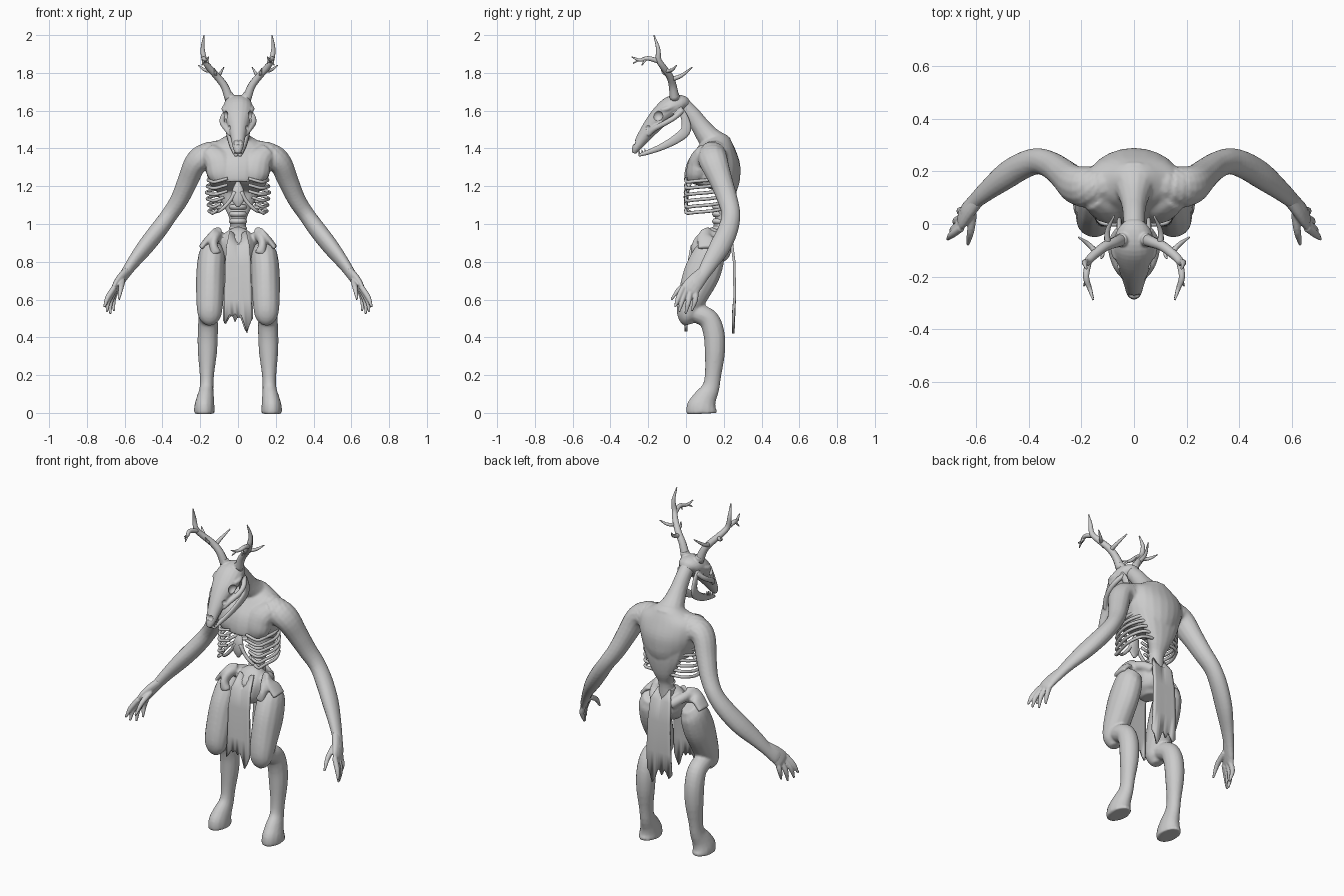
import bpy, bmesh, math
from mathutils import Vector

X, Z = Vector((1, 0, 0)), Vector((0, 0, 1))


def spline(pts, steps):
    """Catmull-Rom through points that carry position and two radii."""
    p = [Vector(q if len(q) == 5 else (*q, q[3])) for q in pts]
    p = [p[0] * 2 - p[1]] + p + [p[-1] * 2 - p[-2]]
    out = []
    for i in range(1, len(p) - 2):
        a, b, c, d = p[i - 1:i + 3]
        for k in range(steps):
            t = k / steps
            out.append(0.5 * (2 * b + (c - a) * t + (2 * a - 5 * b + 4 * c - d) * t * t
                              + (3 * b - a - 3 * c + d) * t ** 3))
    return out + [p[-2]]


def tube(bm, pts, mirror=True, ref=X, sides=14, steps=4):
    """Loft of ellipses along a path; first radius lies along ref."""
    path = spline(pts, steps)
    pos = [Vector(q[:3]) for q in path]
    for s in ((1, -1) if mirror else (1,)):
        rings = []
        for i, q in enumerate(path):
            t = (pos[min(i + 1, len(pos) - 1)] - pos[max(i - 1, 0)]).normalized()
            u = (ref - t * t.dot(ref)).normalized()
            v = t.cross(u)
            ra, rb = max(q[3], 0.002), max(q[4], 0.002)
            ring = []
            for k in range(sides):
                a = math.tau * k / sides
                c = pos[i] + u * ra * math.cos(a) + v * rb * math.sin(a)
                ring.append(bm.verts.new((c.x * s, c.y, c.z)))
            rings.append(ring)
        for r0, r1 in zip(rings, rings[1:]):
            for k in range(sides):
                j = (k + 1) % sides
                bm.faces.new((r0[k], r0[j], r1[j], r1[k]))
        bm.faces.new(rings[0])
        bm.faces.new(rings[-1])


def finish(name, bm, voxel=0, smooth=3):
    bmesh.ops.recalc_face_normals(bm, faces=bm.faces)
    me = bpy.data.meshes.new(name)
    bm.to_mesh(me)
    bm.free()
    for f in me.polygons:
        f.use_smooth = True
    ob = bpy.data.objects.new(name, me)
    bpy.context.collection.objects.link(ob)
    if voxel:  # fuse overlapping lofts into one skin
        m = ob.modifiers.new("fuse", 'REMESH')
        m.mode, m.voxel_size, m.use_smooth_shade = 'VOXEL', voxel, True
        m = ob.modifiers.new("soften", 'SMOOTH')
        m.factor, m.iterations = 0.5, smooth
    return ob


# upper body: chest, back, neck and arms
bm = bmesh.new()
tube(bm, [(0, .13, 1.185, .12, .11), (0, .135, 1.205, .145, .14), (0, .14, 1.26, .165, .148),
          (0, .155, 1.33, .18, .135), (0, .165, 1.40, .17, .10), (0, .17, 1.445, .10, .07),
          (0, .17, 1.475, .05, .04)], False, sides=24)
tube(bm, [(0, .20, 1.26, .15, .08), (0, .215, 1.17, .115, .055), (0, .21, 1.09, .075, .045),
          (0, .19, 1.02, .045, .04), (0, .18, .92, .05, .045)], False)
tube(bm, [(0, .18, 1.40, .10, .08), (0, .12, 1.46, .065, .062), (0, .075, 1.52, .048, .05),
          (0, .03, 1.58, .042, .045), (0, -.02, 1.635, .04, .04)], False)
tube(bm, [(.08, .06, 1.225, .06, .05), (.085, .06, 1.27, .08, .06), (.10, .075, 1.33, .08, .06),
          (.15, .11, 1.37, .06, .06)])
tube(bm, [(.08, .155, 1.36, .08, .085), (.17, .14, 1.355, .075, .08), (.225, .15, 1.32, .062, .075),
          (.265, .185, 1.23, .055, .062), (.31, .22, 1.13, .048, .054), (.362, .238, 1.05, .044, .05),
          (.42, .222, .97, .046, .054), (.49, .18, .88, .043, .056), (.56, .125, .79, .032, .044),
          (.605, .085, .725, .025, .036), (.635, .05, .685, .023, .044), (.647, .03, .66, .016, .04)])
finish("upper_body", bm, .007)

# hands with long separate fingers
bm = bmesh.new()
tube(bm, [(.59, .095, .745, .024, .034), (.625, .055, .70, .024, .044), (.65, .025, .66, .019, .05),
          (.658, .015, .642, .012, .04)])
for base, mid, tip in [((.655, -.015, .665), (.69, -.04, .61), (.708, -.058, .56)),
                       ((.655, .0, .65), (.685, -.02, .595), (.695, -.037, .535)),
                       ((.65, .025, .65), (.675, .012, .585), (.676, -.003, .523)),
                       ((.64, .05, .66), (.66, .05, .60), (.656, .03, .54)),
                       ((.61, .04, .70), (.62, -.03, .66), (.63, -.078, .60))]:
    tube(bm, [(*base, .015), (*mid, .014), (*tip, .006)], sides=10)
finish("hands", bm, .0045, 2)

# ribs
bm = bmesh.new()
for i in range(6):
    z, w = 1.235 - i * .033, .165 - .004 * abs(i - 2)
    f = .035 + max(0, i - 2) * .018
    tube(bm, [(.05, .23, z + .02, .009), (.12, .215, z + .015, .009), (w, .14, z, .009),
              (w - .012, .05, z - .008, .009), (.115 + f * .2, .005, z - .012, .009),
              (f + .02, -.002, z + .006, .008)], ref=Z, sides=8)
tube(bm, [(.015, 0, 1.17, .012), (.045, 0, 1.12, .01), (.09, .005, 1.075, .009), (.13, .03, 1.06, .007)], sides=8)
finish("ribs", bm)

# breastbone
bm = bmesh.new()
tube(bm, [(0, .02, 1.22, .012, .012), (0, .005, 1.18, .03, .014), (0, 0, 1.13, .034, .012),
          (0, .003, 1.09, .008, .006)], False)
finish("breastbone", bm)

# vertebrae at the waist
bm = bmesh.new()
for i in range(4):
    z = 1.09 - i * .038
    tube(bm, [(0, .18, z + .014, .04, .035), (0, .18, z, .048, .043), (0, .18, z - .014, .04, .035)], False)
finish("waist_spine", bm)

# pelvis with flared hip bones
bm = bmesh.new()
tube(bm, [(0, .13, .78, .04, .05), (0, .13, .82, .08, .085), (0, .145, .88, .095, .10),
          (0, .16, .93, .085, .075), (0, .18, .965, .04, .04)], False)
tube(bm, [(.05, .22, .90, .03, .03), (.09, .17, .93, .028, .028), (.115, .10, .935, .026, .03),
          (.13, .06, .89, .022, .03), (.115, .05, .84, .03, .025)])
tube(bm, [(.09, .13, .94, .02, .045), (.145, .11, .93, .02, .05), (.197, .11, .872, .015, .05)])
finish("pelvis", bm, .008)

# legs and feet
bm = bmesh.new()
tube(bm, [(.125, .15, .885, .045, .05), (.137, .125, .84, .07, .085), (.145, .085, .74, .076, .098),
          (.148, .04, .63, .074, .082), (.15, .012, .55, .068, .064), (.15, .008, .50, .056, .048),
          (.15, .015, .468, .025, .025)])
tube(bm, [(.15, .0, .535, .045, .035), (.155, .06, .525, .052, .05), (.158, .12, .495, .052, .055),
          (.16, .148, .42, .054, .057), (.162, .153, .32, .051, .054), (.165, .143, .2, .038, .044),
          (.167, .13, .13, .037, .047), (.173, .10, .075, .047, .063), (.178, .083, .03, .054, .08),
          (.178, .083, -.004, .054, .082)])
finish("legs", bm, .008)

# skull with eye, cheek and nose openings
bm = bmesh.new()
tube(bm, [(0, .012, 1.625, .03, .025), (0, -.02, 1.635, .062, .047), (0, -.075, 1.62, .078, .059),
          (0, -.125, 1.58, .076, .055), (0, -.175, 1.525, .056, .047), (0, -.225, 1.46, .039, .035),
          (0, -.262, 1.405, .028, .023), (0, -.276, 1.375, .014, .012)], False, sides=20)
tube(bm, [(.055, -.02, 1.60, .015), (.08, -.06, 1.565, .015), (.082, -.11, 1.535, .015),
          (.062, -.165, 1.505, .015), (.04, -.2, 1.47, .01)], sides=8)        # cheek bones
tube(bm, [(.055, -.05, 1.63, .014), (.074, -.095, 1.612, .014), (.068, -.13, 1.602, .012)], sides=8)  # brows
tube(bm, [(.035, -.06, 1.64, .028), (.052, -.06, 1.69, .025)])              # antler stumps
skull = finish("skull", bm, .005, 2)
bm = bmesh.new()
for s in (1, -1):
    for x, y, z, r in [(.074, -.15, 1.572, .028), (.056, -.205, 1.51, .017), (.013, -.283, 1.435, .019)]:
        g = bmesh.ops.create_icosphere(bm, subdivisions=3, radius=r)
        bmesh.ops.translate(bm, verts=g["verts"], vec=(x * s, y, z))
cut = finish("socket_cutter", bm, .004, 0)
cut.hide_render = True
cut.display_type = 'WIRE'
m = skull.modifiers.new("sockets", 'BOOLEAN')
m.operation, m.object, m.solver = 'DIFFERENCE', cut, 'EXACT'

# lower jaw
bm = bmesh.new()
tube(bm, [(.056, -.04, 1.62, .01, .014), (.056, -.008, 1.565, .01, .02), (.055, .0, 1.50, .01, .028),
          (.048, -.04, 1.458, .01, .026), (.034, -.12, 1.412, .01, .019), (.018, -.20, 1.38, .011, .013),
          (.01, -.25, 1.364, .011, .008)], sides=10)
finish("lower_jaw", bm)

# small front teeth
bm = bmesh.new()
for i in range(3):
    y, z = -.215 - .015 * i, 1.385 - .005 * i
    tube(bm, [(.014, y, z - .005, .006), (.014, y - .004, z + .014, .002)], sides=6, steps=1)
finish("teeth", bm)

# antlers
bm = bmesh.new()
for pts in [
    [(.045, -.06, 1.66, .026), (.072, -.07, 1.73, .021), (.11, -.085, 1.78, .019), (.155, -.12, 1.83, .017),
     (.178, -.145, 1.87, .015), (.187, -.148, 1.93, .011), (.18, -.17, 2.0, .003)],
    [(.172, -.14, 1.86, .013), (.182, -.2, 1.877, .012), (.168, -.245, 1.868, .009), (.155, -.288, 1.885, .003)],
    [(.165, -.25, 1.87, .007), (.155, -.28, 1.85, .003)],
    [(.18, -.21, 1.875, .008), (.19, -.235, 1.84, .003)],
    [(.10, -.08, 1.765, .013), (.10, -.025, 1.785, .01), (.075, .032, 1.83, .003)],
    [(.14, -.11, 1.81, .011), (.175, -.075, 1.815, .009), (.21, -.05, 1.84, .003)],
    [(.12, -.09, 1.785, .01), (.12, -.12, 1.80, .007), (.125, -.13, 1.825, .003)],
]:
    tube(bm, pts, ref=Vector((.6, .7, .1)).normalized(), sides=10)
finish("antlers", bm)


# ragged loincloth panels
def cloth(name, path, jag):
    bm = bmesh.new()
    n, rows = len(jag), []
    for r, (y, z, w) in enumerate(path):
        row = []
        for i in range(n):
            u = 2 * i / (n - 1) - 1
            dz = jag[i] if r == len(path) - 1 else (-.06 * (1 - abs(u)) ** 2 if r == 0 else 0)
            row.append(bm.verts.new((u * w, y, z + dz)))
        rows.append(row)
    for a, b in zip(rows, rows[1:]):
        for i in range(n - 1):
            bm.faces.new((a[i], a[i + 1], b[i + 1], b[i]))
    ob = finish(name, bm)
    m = ob.modifiers.new("thickness", 'SOLIDIFY')
    m.thickness, m.offset = .014, 0


cloth("front_cloth", [(.085, .96, .045), (.03, .88, .062), (.012, .78, .068), (.008, .6, .072), (0, .46, .075)],
      [.01, .03, .06, .05, .065, .04, .06, .02, -.03, .0, .04])
cloth("back_cloth", [(.205, .98, .04), (.24, .92, .065), (.255, .8, .072), (.258, .62, .078), (.25, .45, .08)],
      [.04, .02, .05, .07, .03, .06, .05, .0, -.03, .03, .05])
